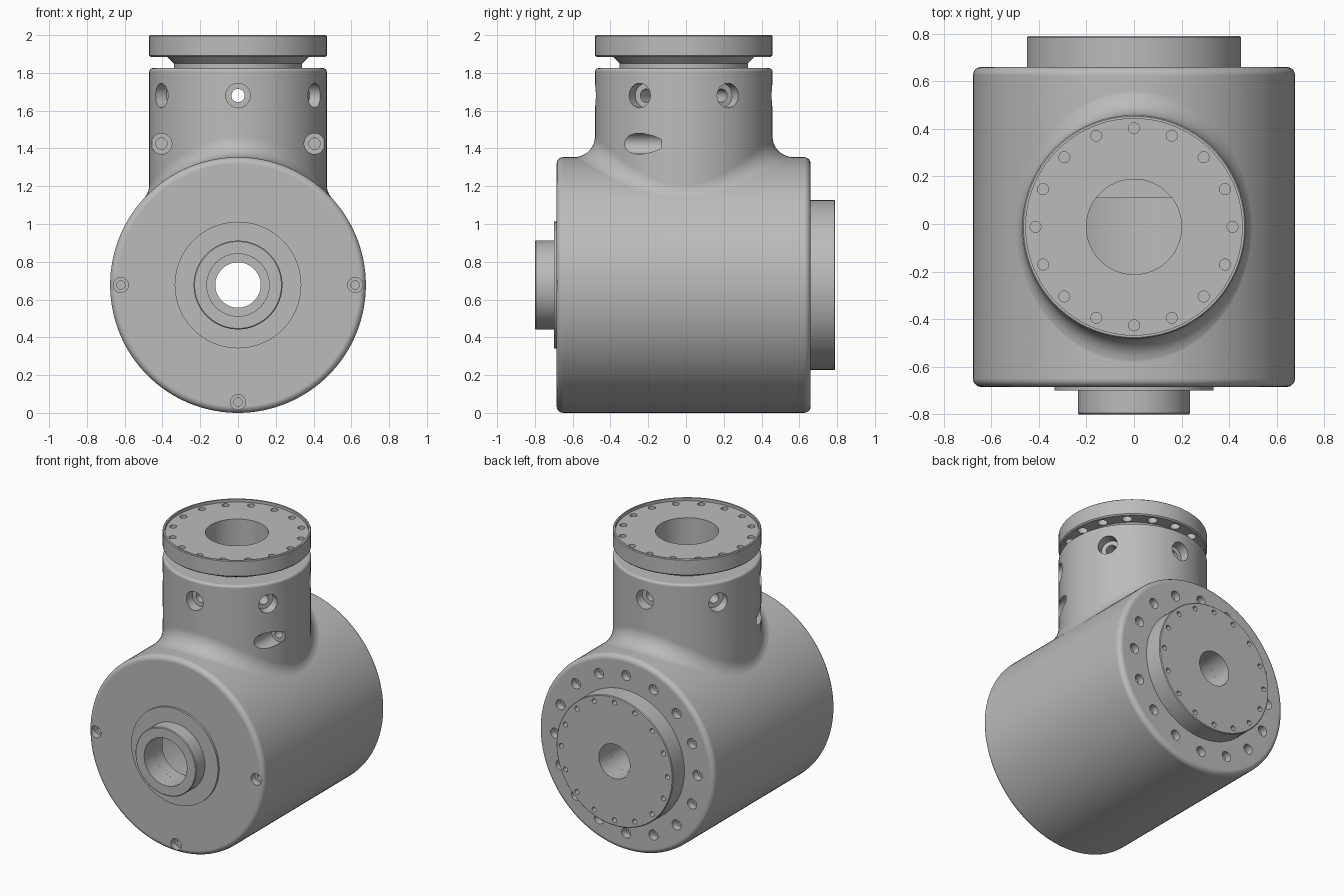
import bpy, bmesh
from math import sin, cos, pi, tau, sqrt, radians
from mathutils import Vector, Matrix

if "Cube" in bpy.data.objects:
    bpy.data.objects.remove(bpy.data.objects["Cube"], do_unlink=True)

grey = bpy.data.materials.new("machined grey")
grey.use_nodes = True
grey.diffuse_color = (0.5, 0.5, 0.5, 1)
grey.node_tree.nodes["Principled BSDF"].inputs["Base Color"].default_value = grey.diffuse_color

# Main dimensions
DRUM_R = DRUM_Z = 0.677
FRONT, BACK = -0.685, 0.66
NECK_R, NECK_Y, NECK_TOP = 0.47, -0.012, 1.825
FILLET = 0.11
FWD, REAR, UP = Vector((0, -1, 0)), Vector((0, 1, 0)), Vector((0, 0, 1))


def skin(bm, rings, loop=False):
    """Bridge rings of points; cap the ends, or join last ring to first."""
    rows = [[bm.verts.new(p) for p in ring] for ring in rings]
    n = len(rows[0])
    pairs = list(zip(rows, rows[1:]))
    if loop:
        pairs.append((rows[-1], rows[0]))
    else:
        bm.faces.new(rows[0][::-1])
        bm.faces.new(rows[-1])
    for a, b in pairs:
        for i in range(n):
            j = (i + 1) % n
            bm.faces.new((a[i], a[j], b[j], b[i]))


def lathe(bm, profile, loc, axis, seg=96, loop=False):
    """Turn a (radius, height) profile around an axis through loc."""
    place = Matrix.Translation(loc) @ axis.to_track_quat('Z', 'Y').to_matrix().to_4x4()
    skin(bm, [[place @ Vector((r * cos(tau * i / seg), r * sin(tau * i / seg), h))
               for i in range(seg)] for r, h in profile], loop)


def hole(bm, loc, axis, r, depth, r_in=None, deep=0, out=0.05):
    """Counterbored hole cutter; axis points out of the surface."""
    profile = [(r, out), (r, -depth)]
    if r_in:
        profile += [(r_in, -depth), (r_in, -deep)]
    lathe(bm, profile, loc, axis, 24)


def rounded(r, h, bevel, start, end, steps=5):
    """Quarter-round corner points around a centre inside (r, h)."""
    return [(r - bevel + bevel * cos(a), h + bevel * sin(a))
            for a in (radians(start + (end - start) * i / steps) for i in range(steps + 1))]


def make(name, bm):
    bmesh.ops.recalc_face_normals(bm, faces=bm.faces)
    mesh = bpy.data.meshes.new(name)
    bm.to_mesh(mesh)
    bm.free()
    mesh.materials.append(grey)
    ob = bpy.data.objects.new(name, mesh)
    bpy.context.collection.objects.link(ob)
    return ob


def activate(ob):
    bpy.ops.object.select_all(action='DESELECT')
    ob.select_set(True)
    bpy.context.view_layer.objects.active = ob


def combine(ob, bm, operation='DIFFERENCE'):
    tool = make("cutter", bm)
    tool.hide_render = True
    activate(ob)
    mod = ob.modifiers.new("combine", 'BOOLEAN')
    mod.operation, mod.solver, mod.object = operation, 'EXACT', tool
    bpy.ops.object.modifier_apply(modifier=mod.name)
    bpy.data.objects.remove(tool, do_unlink=True)


def finish(ob):
    activate(ob)
    bpy.ops.object.shade_smooth_by_angle(angle=radians(35))
    mod = ob.modifiers.new("flat faces", 'WEIGHTED_NORMAL')
    mod.keep_sharp = True


def circle_of(n, radius):
    return [(radius * cos(tau * i / n), radius * sin(tau * i / n)) for i in range(n)]


# Drum with rounded rims
bm = bmesh.new()
lathe(bm, rounded(DRUM_R, FRONT + 0.035, 0.035, -90, 0) + rounded(DRUM_R, BACK - 0.035, 0.035, 0, 90),
      Vector((0, 0, DRUM_Z)), REAR, 128)
body = make("housing", bm)

# Neck, flowing into the drum through a rolling-ball fillet
SEG, STEPS = 96, 9
bottom, sunk, top = [], [], []
arc = [[] for _ in range(STEPS + 1)]
corner = rounded(NECK_R, NECK_TOP - 0.018, 0.018, 0, 90)
caps = [[] for _ in corner]
for i in range(SEG):
    c, s = cos(tau * i / SEG), sin(tau * i / SEG)
    reach = NECK_R + FILLET
    lift = sqrt((DRUM_R + FILLET) ** 2 - (reach * c) ** 2)
    ball = Vector((reach * c, NECK_Y + reach * s, DRUM_Z + lift))
    to_drum = -Vector((reach * c, 0, lift)).normalized()
    to_neck = Vector((-c, -s, 0))
    for k in range(STEPS + 1):
        p = ball + FILLET * to_drum.slerp(to_neck, k / STEPS)
        arc[k].append(p + to_drum * 0.002 if k == 0 else p)
    sunk.append(arc[0][-1] + to_drum * 0.05)
    bottom.append(Vector((0.4 * c, NECK_Y + 0.4 * s, 0.9)))
    for cap, (r, z) in zip(caps, corner):
        cap.append(Vector((r * c, NECK_Y + r * s, z)))
bm = bmesh.new()
skin(bm, [bottom, sunk] + arc + caps)
combine(body, bm, 'UNION')

# Hollow interior, neck bore and stepped bore along the drum
bm = bmesh.new()
lathe(bm, [(0.55, -0.6), (0.55, 0.11)], Vector((0, 0, DRUM_Z)), REAR)
combine(body, bm)
bm = bmesh.new()
lathe(bm, [(0.2, 1.1), (0.2, 2.1)], Vector((0, NECK_Y, 0)), UP)
combine(body, bm)
bm = bmesh.new()
lathe(bm, [(0.165, -1), (0.165, 0), (0.12, 0), (0.12, 1)], Vector((0, 0, DRUM_Z)), REAR, 64)
combine(body, bm)

# Screw holes in the housing
bm = bmesh.new()
for x, y in circle_of(6, 1):
    out = Vector((y, x, 0))
    hole(bm, Vector((0, NECK_Y, 1.68)) + out * NECK_R, out, 0.065, 0.07, 0.035, 0.31)
for x in (-0.405, 0.405):
    hole(bm, Vector((x, -0.13, 1.425)), FWD, 0.055, 0, 0.03, 0.06, out=0.4)
for x, z in ((-0.62, DRUM_Z), (0.62, DRUM_Z), (0, DRUM_Z - 0.62)):
    hole(bm, Vector((x, FRONT, z)), FWD, 0.04, 0.045, 0.022, 0.075)
for x, z in circle_of(16, 0.55):
    hole(bm, Vector((x, BACK, DRUM_Z + z)), REAR, 0.035, 0.05, 0.02, 0.09)
combine(body, bm)
finish(body)

# Top flange with a raised rim and an undercut collar
bm = bmesh.new()
lathe(bm, [(0.2, 1.8), (0.34, 1.8), (0.34, 1.85), (0.375, 1.885), (0.462, 1.885), (0.47, 1.893),
           (0.47, 1.995), (0.465, 2), (0.455, 2), (0.455, 1.98), (0.2, 1.98)],
      Vector((0, NECK_Y, 0)), UP, loop=True)
top_flange = make("top_flange", bm)
bm = bmesh.new()
for x, y in circle_of(16, 0.414):
    lathe(bm, [(0.032, 1.86), (0.032, 1.93), (0.023, 1.93), (0.023, 2.05)],
          Vector((x, NECK_Y + y, 0)), UP, 24)
combine(top_flange, bm)
finish(top_flange)

# Rear flange with a ring of small holes
bm = bmesh.new()
lathe(bm, [(0.12, BACK - 0.01), (0.45, BACK - 0.01), (0.45, 0.785), (0.445, 0.79), (0.12, 0.79)],
      Vector((0, 0, DRUM_Z)), REAR, loop=True)
rear_flange = make("rear_flange", bm)
bm = bmesh.new()
for x, z in circle_of(16, 0.41):
    hole(bm, Vector((x, 0.79, DRUM_Z + z)), REAR, 0.017, 0.06)
combine(rear_flange, bm)
finish(rear_flange)

# Front hub on its thin disc
bm = bmesh.new()
lathe(bm, [(0.165, 0.67), (0.335, 0.67), (0.335, 0.7), (0.235, 0.7),
           (0.235, 0.795), (0.23, 0.8), (0.165, 0.8)],
      Vector((0, 0, DRUM_Z)), FWD, loop=True)
finish(make("front_hub", bm))
